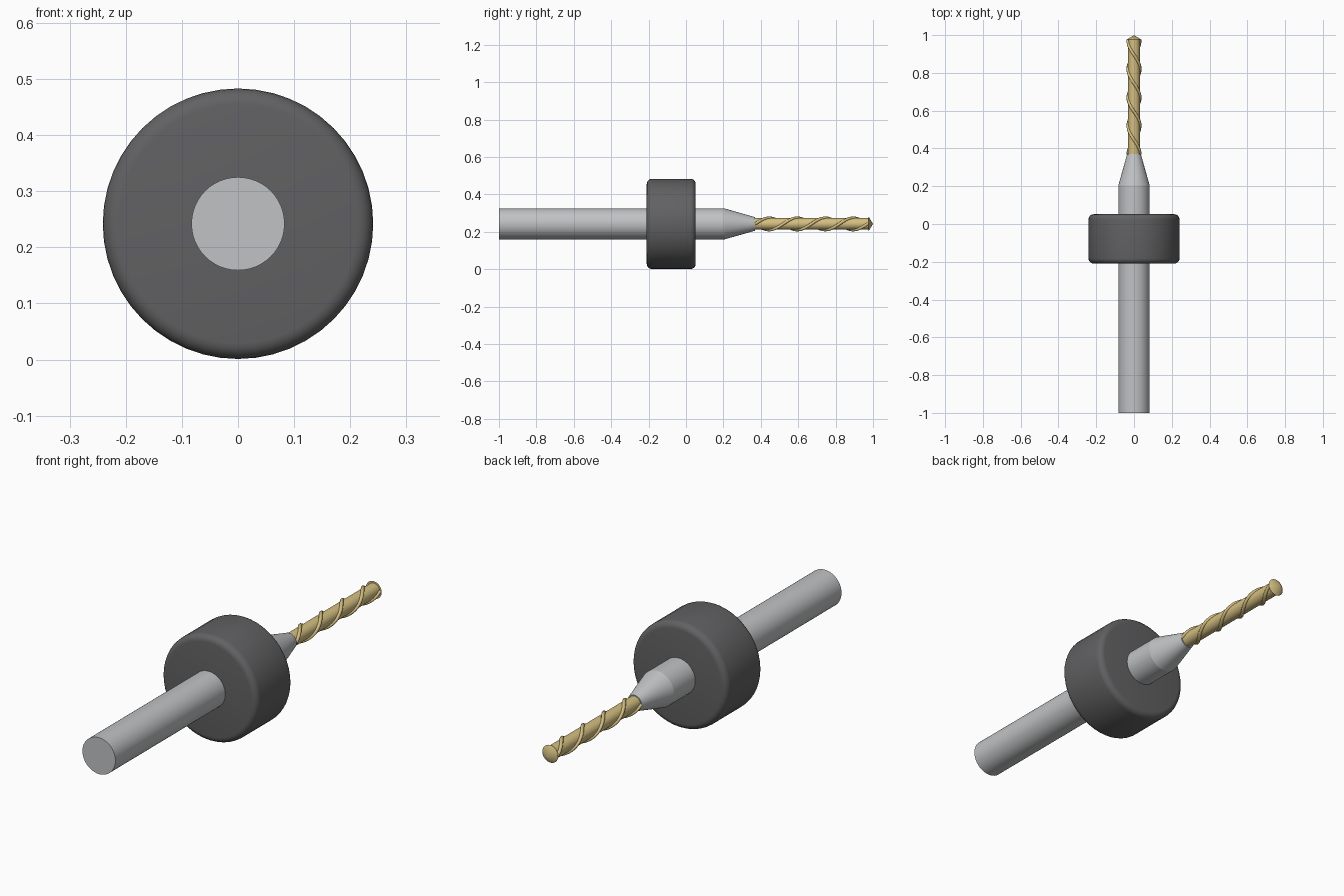
import bpy, math
from mathutils import Vector

AXIS_Z = 0.242

cube = bpy.data.objects.get("Cube")
if cube:
    bpy.data.objects.remove(cube, do_unlink=True)


def material(name, rgb):
    m = bpy.data.materials.new(name)
    m.use_nodes = True
    m.diffuse_color = (*rgb, 1)
    m.node_tree.nodes["Principled BSDF"].inputs["Base Color"].default_value = (*rgb, 1)
    return m


steel = material("steel grey", (0.53, 0.54, 0.55))
rubber = material("dark grey", (0.12, 0.12, 0.125))
gold = material("pale gold", (0.66, 0.52, 0.22))


def finish(obj, mat, angle=35):
    obj.data.materials.append(mat)
    bpy.ops.object.select_all(action="DESELECT")
    obj.select_set(True)
    bpy.context.view_layer.objects.active = obj
    bpy.ops.object.shade_smooth_by_angle(angle=math.radians(angle))


def rod(name, y0, y1, r0, r1, mat, sides=48, bevel=0):
    """Cylinder or cone along y, from y0 (radius r0) to y1 (radius r1)."""
    bpy.ops.mesh.primitive_cone_add(
        vertices=sides, radius1=r0, radius2=r1, depth=y1 - y0,
        location=(0, (y0 + y1) / 2, AXIS_Z), rotation=(-math.pi / 2, 0, 0))
    obj = bpy.context.object
    obj.name = name
    if bevel:
        mod = obj.modifiers.new("rounded_rims", "BEVEL")
        mod.width = bevel
        mod.segments = 5
        mod.limit_method = "ANGLE"
        mod.angle_limit = math.radians(60)
        bpy.ops.object.modifier_apply(modifier=mod.name)
    finish(obj, mat)
    return obj


def flute(name, phase, y0=0.37, y1=0.975, pitch=0.3, radius=0.032, steps=64):
    """Raised spiral edge wound around the drill core."""
    curve = bpy.data.curves.new(name, "CURVE")
    curve.dimensions = "3D"
    curve.bevel_depth = 0.008
    curve.bevel_resolution = 2
    curve.use_fill_caps = True
    spline = curve.splines.new("POLY")
    spline.points.add(steps)
    for i, p in enumerate(spline.points):
        y = y0 + (y1 - y0) * i / steps
        a = phase + math.tau * (y - y0) / pitch
        p.co = (radius * math.cos(a), y, AXIS_Z + radius * math.sin(a), 1)
    obj = bpy.data.objects.new(name, curve)
    bpy.context.collection.objects.link(obj)
    bpy.ops.object.select_all(action="DESELECT")
    obj.select_set(True)
    bpy.context.view_layer.objects.active = obj
    bpy.ops.object.convert(target="MESH")
    finish(bpy.context.object, gold, 60)


# Shank, depth collar and taper
rod("shank", -1.0, 0.205, 0.083, 0.083, steel)
rod("depth_collar", -0.21, 0.052, 0.241, 0.241, rubber, bevel=0.028)
rod("taper", 0.205, 0.37, 0.083, 0.036, steel)

# Drill bit: core, two spiral edges and pointed tip
rod("drill_core", 0.37, 0.978, 0.031, 0.031, gold, sides=32)
flute("spiral_edge_a", 0)
flute("spiral_edge_b", math.pi)
rod("drill_tip", 0.976, 1.0, 0.04, 0.0, gold, sides=32)
